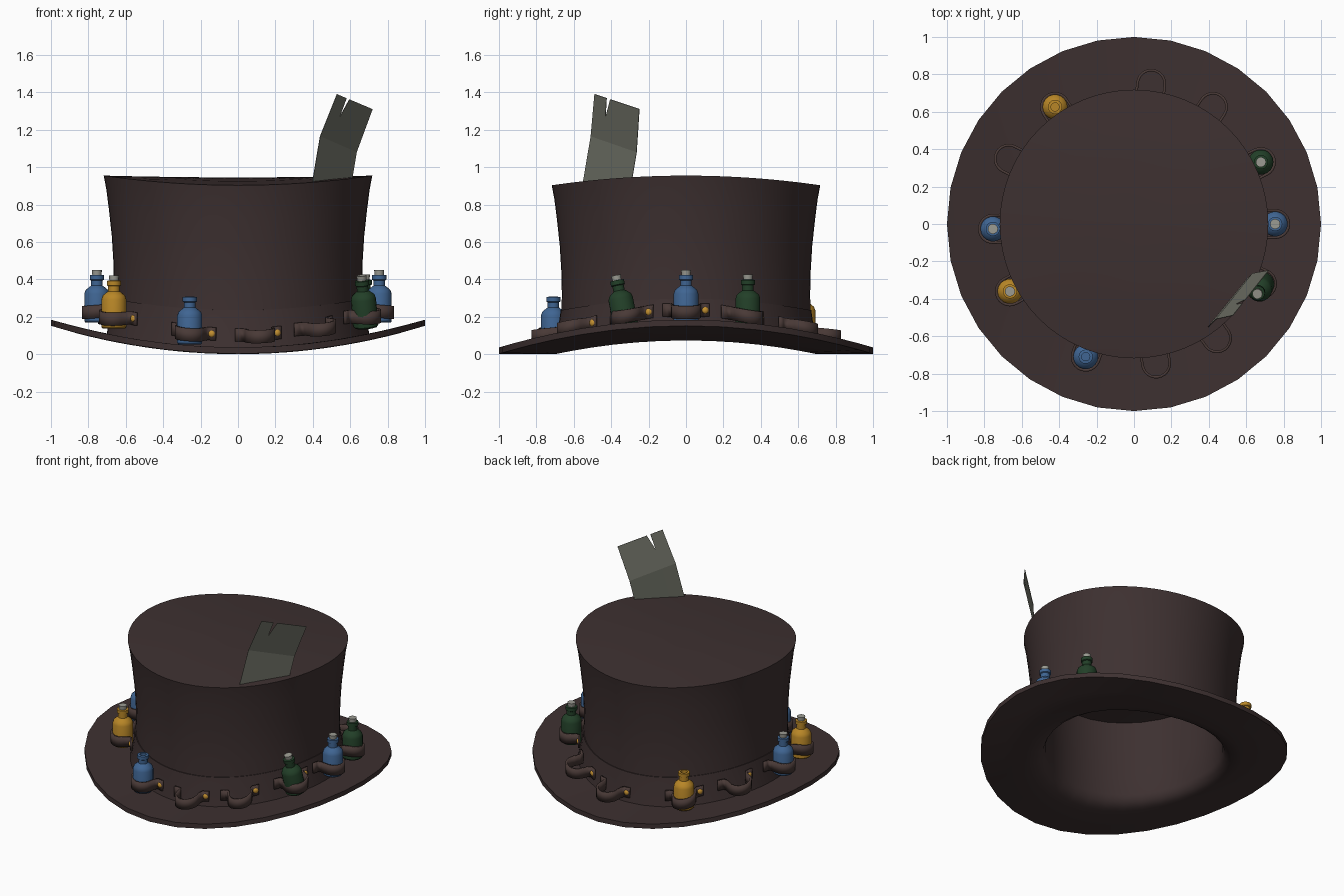
import bpy, bmesh, math
from mathutils import Vector, Matrix

if "Cube" in bpy.data.objects:
    bpy.data.objects.remove(bpy.data.objects["Cube"])


def material(name, rgb):
    m = bpy.data.materials.new(name)
    m.diffuse_color = (*rgb, 1)
    m.use_nodes = True
    m.node_tree.nodes["Principled BSDF"].inputs["Base Color"].default_value = m.diffuse_color
    return m


FELT = material("dark brown felt", (0.047, 0.030, 0.030))
LEATHER = material("brown leather", (0.066, 0.041, 0.037))
BLUE = material("blue glass", (0.050, 0.130, 0.29))
GREEN = material("green glass", (0.016, 0.050, 0.021))
AMBER = material("amber glass", (0.48, 0.24, 0.020))
CORK = material("grey cork", (0.33, 0.33, 0.29))
BRASS = material("brass", (0.55, 0.28, 0.03))
CARD = material("grey card", (0.15, 0.155, 0.125))


def finish(name, bm, mat, matrix=None, angle=35):
    bmesh.ops.recalc_face_normals(bm, faces=bm.faces)
    me = bpy.data.meshes.new(name)
    bm.to_mesh(me)
    bm.free()
    me.materials.append(mat)
    ob = bpy.data.objects.new(name, me)
    bpy.context.collection.objects.link(ob)
    if matrix is not None:
        ob.matrix_world = matrix
    if angle:
        bpy.ops.object.select_all(action='DESELECT')
        ob.select_set(True)
        bpy.context.view_layer.objects.active = ob
        bpy.ops.object.shade_smooth_by_angle(angle=math.radians(angle))
    return ob


def lathe(name, profile, segs, mat, matrix=None, closed=False, bend=False, angle=35):
    """Spin (r, z) points around z; bend lifts the sides into a saddle."""
    bm = bmesh.new()
    rings = []
    for r, z in profile:
        if r == 0:
            rings.append([bm.verts.new((0, 0, z))] * segs)
            continue
        ring = []
        for i in range(segs):
            a = 2 * math.pi * i / segs
            x, y = r * math.cos(a), r * math.sin(a)
            lift = (0.15 - 0.055 * z) * x * x if bend else 0
            ring.append(bm.verts.new((x, y, z + lift)))
        rings.append(ring)
    pairs = list(zip(rings, rings[1:]))
    if closed:
        pairs.append((rings[-1], rings[0]))
    for a, b in pairs:
        for i in range(segs):
            j = (i + 1) % segs
            corners = []
            for v in (a[i], a[j], b[j], b[i]):
                if v not in corners:
                    corners.append(v)
            bm.faces.new(corners)
    return finish(name, bm, mat, matrix, angle)


# Brim: plate that rolls up into the head opening, with the lining closing it inside
lathe("brim_and_lining", [(0.66, 0.036), (0.85, 0.036), (1.0, 0.036), (1.0, 0.002), (0.85, 0.0),
                          (0.70, 0.0), (0.635, 0.015), (0.595, 0.045), (0.578, 0.09),
                          (0.58, 0.30), (0.595, 0.64), (0, 0.64)],
      32, FELT, bend=True, angle=50)

# Crown: outer wall with slightly domed lid
lathe("crown", [(0.665, 0.21), (0.664, 0.33), (0.667, 0.45), (0.675, 0.58), (0.69, 0.72),
                (0.704, 0.83), (0.718, 0.903), (0.5, 0.925), (0.25, 0.940), (0, 0.945)],
      64, FELT, bend=True)

# Hat band flaring down to the brim
lathe("hat_band", [(0.664, 0.235), (0.670, 0.235), (0.683, 0.14), (0.703, 0.03)],
      64, FELT, bend=True, angle=30)


def seat_height(x):
    return 0.036 + 0.232 * x * x


def bottle(index, angle, glass, corked, lean):
    a = math.radians(angle)
    x, y = 0.755 * math.cos(a), 0.755 * math.sin(a)
    up = Vector((lean[0], lean[1], 1))
    rot = Vector((0, 0, 1)).rotation_difference(up).to_matrix().to_4x4()
    mw = Matrix.Translation((x, y, seat_height(x))) @ rot
    lathe(f"bottle_{index}", [(0, 0), (0.06, 0), (0.067, 0.008), (0.067, 0.155), (0.06, 0.175),
                              (0.042, 0.19), (0.031, 0.198), (0.031, 0.226), (0.038, 0.230),
                              (0.038, 0.254), (0.022, 0.256), (0.022, 0.225), (0, 0.225)],
          18, glass, mw)
    if corked:
        lathe(f"cork_{index}", [(0, 0.22), (0.021, 0.22), (0.027, 0.282), (0, 0.282)], 14, CORK, mw)


def strap(index, angle):
    """Leather loop with a tab on each side, plus a brass stud."""
    a = math.radians(angle)
    out = Vector((math.cos(a), math.sin(a), 0))
    side = Vector((-math.sin(a), math.cos(a), 0))

    def wall(t):
        return math.sqrt(0.697 ** 2 - t * t)

    half = [(wall(t), t) for t in (0.125, 0.10, 0.082)] + [(0.715, 0.073)]
    arc = [(0.755 + 0.073 * math.cos(b), 0.073 * math.sin(b))
           for b in [math.pi / 2 - math.pi * k / 12 for k in range(13)]]
    path = half + arc + [(d, -t) for d, t in reversed(half)]
    bm = bmesh.new()
    rows = []
    for d, t in path:
        p = out * d + side * t
        # the loop hangs a little lower than its tabs
        z = seat_height((out * 0.755 + side * t).x) + 0.026 + 0.09 * (0.755 - d)
        rows.append([bm.verts.new((p.x, p.y, z + h)) for h in (0, 0.07)])
    for r, s in zip(rows, rows[1:]):
        bm.faces.new((r[0], s[0], s[1], r[1]))
    ob = finish(f"strap_{index}", bm, LEATHER)
    mod = ob.modifiers.new("thickness", 'SOLIDIFY')
    mod.thickness = 0.014
    mod.offset = 0

    p = out * (wall(0.103) + 0.006) + side * 0.103
    z = seat_height((out * 0.755 + side * 0.103).x) + 0.067
    bm = bmesh.new()
    bmesh.ops.create_uvsphere(bm, u_segments=12, v_segments=8, radius=0.018)
    bmesh.ops.scale(bm, vec=(0.6, 1, 1), verts=bm.verts)
    finish(f"stud_{index}", bm, BRASS,
           Matrix.Translation((p.x, p.y, z)) @ Matrix.Rotation(a + 0.14, 4, 'Z'))


# Ring of bottle loops: angle, glass (None = empty), corked, lean
holders = [(0, BLUE, True, (0, 0)), (26, GREEN, True, (0, 0)), (56, None, False, None),
           (83, None, False, None), (124, AMBER, False, (0, 0)), (152.5, None, False, None),
           (182, BLUE, True, (0, 0)), (208.5, AMBER, True, (0, 0)), (250, BLUE, False, (0, 0)),
           (279, None, False, None), (306, None, False, None), (335, GREEN, True, (-0.09, -0.2))]
for i, (ang, glass, corked, lean) in enumerate(holders, 1):
    strap(i, ang)
    if glass:
        bottle(i, ang, glass, corked, lean)

# Torn, bent card tucked into the crown
L = [Vector(p) for p in ((0.39, -0.56, 0.87), (0.44, -0.51, 1.165), (0.53, -0.49, 1.39))]
R = [Vector(p) for p in ((0.60, -0.30, 0.87), (0.635, -0.265, 1.08), (0.72, -0.25, 1.31))]
bm = bmesh.new()
l0, l1, l2 = [bm.verts.new(p) for p in L]
r0, r1, r2 = [bm.verts.new(p) for p in R]
m0 = bm.verts.new(L[0].lerp(R[0], 0.3))
m1 = bm.verts.new(L[1].lerp(R[1], 0.3))
notch = bm.verts.new(L[1].lerp(R[1], 0.28).lerp(L[2].lerp(R[2], 0.28), 0.55))
t1 = bm.verts.new(L[2].lerp(R[2], 0.27))
t2 = bm.verts.new(L[2].lerp(R[2], 0.35))
for f in ((l0, m0, m1, l1), (m0, r0, r1, m1), (l1, m1, notch, t1, l2), (m1, r1, r2, t2, notch)):
    bm.faces.new(f)
card = finish("torn_card", bm, CARD, angle=0)
card.modifiers.new("thickness", 'SOLIDIFY').thickness = 0.003
